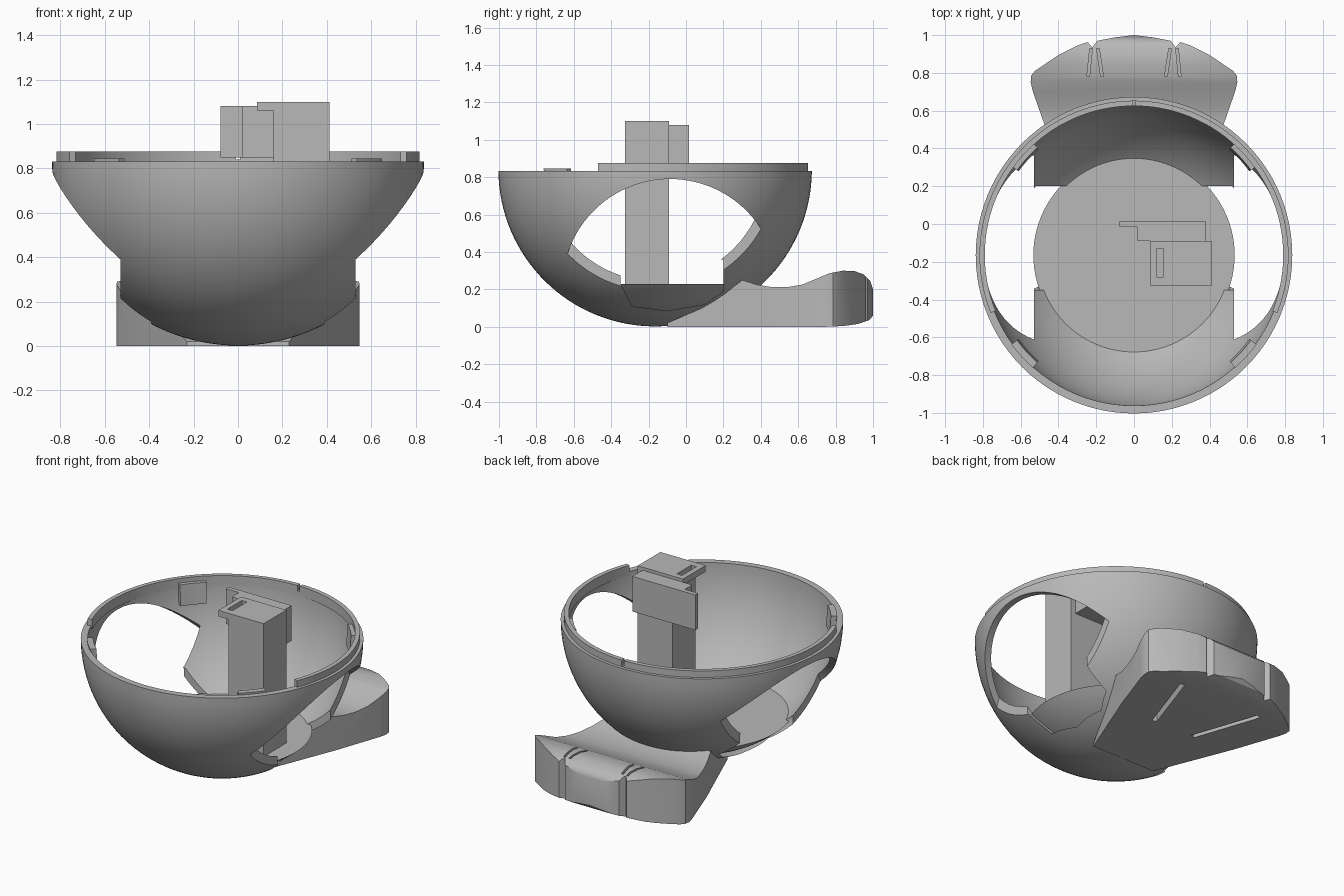
import bpy, bmesh, math
from mathutils import Matrix, Vector

old = bpy.data.objects.get("Cube")
if old:
    bpy.data.objects.remove(old, do_unlink=True)

CENTRE = Vector((0, -0.165, 0.84))
R_OUT, R_IN, R_FLOOR = 0.838, 0.797, 0.81

grey = bpy.data.materials.new("plain grey")
grey.use_nodes = True
grey.diffuse_color = (0.48, 0.48, 0.48, 1)
grey.node_tree.nodes["Principled BSDF"].inputs["Base Color"].default_value = grey.diffuse_color


def make(name, bm):
    bmesh.ops.recalc_face_normals(bm, faces=bm.faces)
    me = bpy.data.meshes.new(name)
    bm.to_mesh(me)
    bm.free()
    me.materials.append(grey)
    ob = bpy.data.objects.new(name, me)
    bpy.context.collection.objects.link(ob)
    return ob


def box(name, x, y, z, turn=0):
    """Box between pairs of limits, optionally turned about its own vertical axis."""
    bm = bmesh.new()
    bmesh.ops.create_cube(bm, size=1)
    mid = Vector([(a + b) / 2 for a, b in (x, y, z)])
    size = [b - a for a, b in (x, y, z)]
    bm.transform(Matrix.Translation(mid) @ Matrix.Rotation(turn, 4, "Z") @ Matrix.Diagonal((*size, 1)))
    return make(name, bm)


def prism(name, outline, place, depth):
    """Extrude an outline; place maps (u, v) to a point, depth is the sweep."""
    bm = bmesh.new()
    face = bm.faces.new([bm.verts.new(place(u, v)) for u, v in outline])
    new = bmesh.ops.extrude_face_region(bm, geom=[face])["geom"]
    bmesh.ops.translate(bm, vec=depth, verts=[g for g in new if isinstance(g, bmesh.types.BMVert)])
    return make(name, bm)


def revolve(name, profile, start=0, sweep=360, steps=96):
    """Turn a closed (radius, height) profile about the bowl axis."""
    bm = bmesh.new()
    rot = Matrix.Rotation(math.radians(start), 3, "Z")
    vs = [bm.verts.new(CENTRE + rot @ Vector((r, 0, h))) for r, h in profile]
    geom = [bm.faces.new(vs)]
    if sweep == 360:
        edges = list(geom[0].edges)
        bm.faces.remove(geom[0])
        # Edges lying on the axis make no surface
        on_axis = [e for e in edges if all(abs(v.co.x) < 0.001 for v in e.verts)]
        for e in on_axis:
            bm.edges.remove(e)
        geom = list(bm.edges)
    bmesh.ops.spin(bm, geom=geom, cent=CENTRE, axis=(0, 0, 1),
                   angle=math.radians(sweep), steps=steps, use_duplicate=False)
    bmesh.ops.remove_doubles(bm, verts=bm.verts, dist=0.0005)
    return make(name, bm)


def arc(radius, low, high=0.0, n=32):
    """Points on a sphere section from height low to height high."""
    a, b = math.asin(low / radius), math.asin(high / radius)
    ts = [a + (b - a) * i / n for i in range(n + 1)]
    return [(max(0, radius * math.cos(t)), radius * math.sin(t)) for t in ts]


def boolean(ob, other, op="DIFFERENCE"):
    """Apply a boolean, trying the next solver when one leaves the mesh unchanged."""
    before = len(ob.data.vertices)
    bpy.context.view_layer.objects.active = ob
    for solver in ("EXACT", "MANIFOLD", "FLOAT"):
        mod = ob.modifiers.new(op, "BOOLEAN")
        mod.operation, mod.object, mod.solver = op, other, solver
        bpy.ops.object.modifier_apply(modifier=mod.name)
        if len(ob.data.vertices) != before:
            break
    bpy.data.objects.remove(other, do_unlink=True)


def smooth(ob, angle=30):
    bpy.ops.object.select_all(action="DESELECT")
    ob.select_set(True)
    bpy.context.view_layer.objects.active = ob
    bpy.ops.object.shade_smooth_by_angle(angle=math.radians(angle))


def side_plane(x):
    return lambda u, v: (x, u, v)


# Hemispherical bowl shell
bowl = revolve("bowl_shell", arc(R_OUT, -R_OUT, -0.008) + arc(R_IN, -R_IN, -0.008)[::-1])

# Lower part of the side openings, beside the floor
low = [(-0.35, 0.36), (-0.35, 0.23), (-0.29, 0.11), (-0.1, 0.085), (0.1, 0.12), (0.2, 0.19), (0.2, 0.36)]
boolean(bowl, prism("cutter", low, side_plane(-1), (2, 0, 0)))

# Large round-topped opening on each side, outside the flat side planes
angles = [math.radians(-10 + 200 * i / 60) for i in range(61)]
opening = [(-0.085 + 0.576 * math.cos(t), 0.214 + 0.576 * math.sin(t)) for t in angles]
for s in (-1, 1):
    boolean(bowl, prism("cutter", opening, side_plane(s * 0.53), (s * 0.5, 0, 0)))
smooth(bowl)

# Solid floor in the bottom of the bowl
floor = revolve("bowl_floor", arc(R_FLOOR, -R_FLOOR, -0.61) + [(0, -0.61)])
smooth(floor)

# Raised lip round the back, with small notches
lip = revolve("rim_lip", [(0.79, -0.03), (0.79, 0.035), (0.818, 0.035), (0.818, -0.03)], -22, 224, 72)
boolean(lip, box("cutter", (-0.008, 0.008), (0.5, 0.8), (0.84, 0.9)))
smooth(lip)

# Curved clips inside the rim, between the openings and the front and back walls
clip_profile = [(0.755, -0.13), (0.765, 0.005), (0.802, 0.005), (0.79, -0.13)]
for name, middle in (("back_left", 42), ("back_right", 138), ("front_right", 222), ("front_left", 318)):
    smooth(revolve(name + "_clip", clip_profile, middle - 6, 12, 6))

# Foot: side profile trimmed to a fan-shaped plan
profile = [(-0.1, 0.0), (-0.1, 0.02), (0.05, 0.085), (0.2, 0.17), (0.3, 0.25), (0.38, 0.225), (0.46, 0.212),
           (0.54, 0.212), (0.62, 0.225), (0.7, 0.258), (0.77, 0.287), (0.84, 0.3), (0.9, 0.298),
           (0.95, 0.28), (0.985, 0.245), (1.0, 0.2), (1.0, 0.06), (0.98, 0.035), (0.92, 0.015), (0.84, 0.004),
           (0.75, 0.0)]
foot = prism("foot", profile, side_plane(-0.7), (1.4, 0, 0))
half = [(0.23, -0.1), (0.43, 0.4), (0.535, 0.7), (0.547, 0.75), (0.545, 0.785), (0.525, 0.81),
        (0.4, 0.895), (0.3, 0.945), (0.245, 0.963), (0.22, 0.935), (0.195, 0.97), (0.1, 0.988)]
plan = half + [(0, 1.0)] + [(-x, y) for x, y in reversed(half)]
boolean(foot, prism("trim", plan, lambda u, v: (u, v, -0.1), (0, 0, 0.6)), "INTERSECT")
bm = bmesh.new()
bmesh.ops.create_uvsphere(bm, u_segments=96, v_segments=48, radius=0.82)
bm.transform(Matrix.Translation(CENTRE))
boolean(foot, make("cutter", bm))

# Narrow grooves between the toes, and one long groove each side of the sole
for s in (-1, 1):
    for x, turn in ((0.18, -0.15), (0.235, 0.1)):
        boolean(foot, box("cutter", (s * x - 0.007, s * x + 0.007), (0.78, 0.93), (0.2, 0.5), s * turn))
    boolean(foot, box("cutter", (s * 0.22 - 0.015, s * 0.22 + 0.015), (0.35, 0.81), (-0.1, 0.06), s * -0.33))
smooth(foot, 28)

# Column with its overhanging, slotted cap
box("column", (0.16, 0.413), (-0.325, -0.09), (0.22, 1.07))
cap = box("column_cap", (0.085, 0.413), (-0.325, -0.09), (1.06, 1.1))
boolean(cap, box("cutter", (0.12, 0.157), (-0.28, -0.13), (1.0, 1.2)))

# Bracket and board behind the column
box("board_bracket", (0.018, 0.378), (-0.09, -0.015), (0.85, 1.08))
box("board", (-0.078, 0.378), (-0.015, 0.015), (0.85, 1.08))
